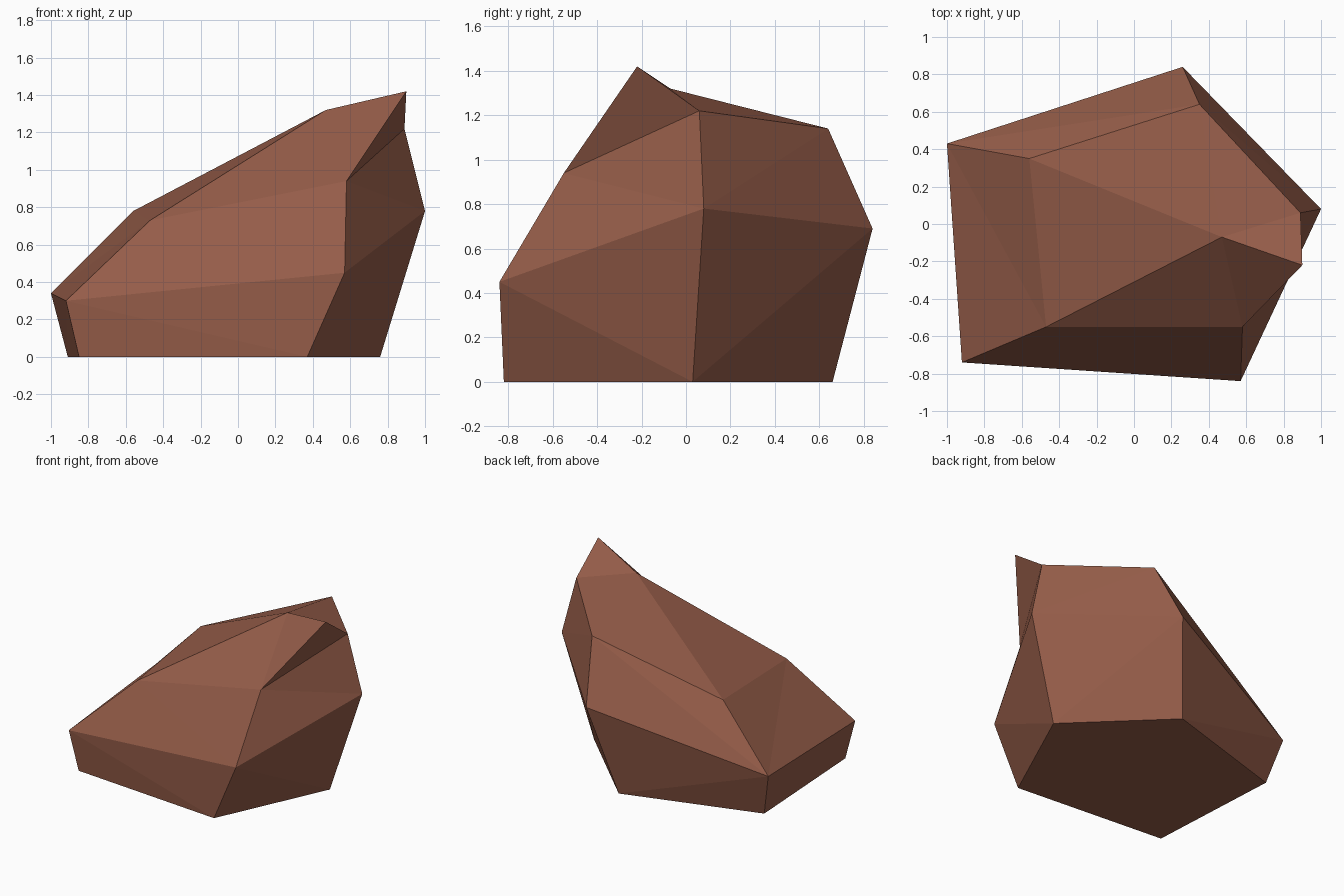
import bpy
import bmesh

default_cube = bpy.data.objects.get("Cube")
if default_cube:
    bpy.data.objects.remove(default_cube, do_unlink=True)

# Single earthy stone colour
stone = bpy.data.materials.new("reddish_brown_stone")
stone.use_nodes = True
stone_colour = (0.30, 0.108, 0.066, 1)
stone.diffuse_color = stone_colour
shader = next(n for n in stone.node_tree.nodes if n.type == "BSDF_PRINCIPLED")
shader.inputs["Base Color"].default_value = stone_colour
shader.inputs["Roughness"].default_value = 0.9

bm = bmesh.new()


def make_ring(points):
    return [bm.verts.new(point) for point in points]


def bridge(lower, upper, diagonals):
    """Join two rings with triangles; each diagonal rises or falls along the ring."""
    count = len(lower)
    for i, diagonal in enumerate(diagonals):
        j = (i + 1) % count
        a, b, c, d = lower[i], lower[j], upper[j], upper[i]
        if diagonal == "rise":
            bm.faces.new((a, b, c))
            bm.faces.new((a, c, d))
        else:
            bm.faces.new((a, b, d))
            bm.faces.new((b, c, d))


# Five-sided rings, starting at the back of the -x side and going round by the front
base = make_ring([(-.91, .35, 0), (-.85, -.72, 0), (.37, -.82, 0),
                  (.76, .03, 0), (.11, .66, 0)])
waist = make_ring([(-1, .43, .34), (-.92, -.74, .3), (.57, -.84, .45),
                   (1, .08, .78), (.26, .84, .69)])
shoulder = make_ring([(-.56, .35, .78), (-.47, -.55, .73), (.58, -.55, .94),
                      (.89, .06, 1.22), (.35, .64, 1.14)])

# Flat underside and chipped sides
bm.faces.new(reversed(base))
bridge(base, waist, ("rise", "fall", "fall", "rise", "rise"))
bridge(waist, shoulder, ("rise", "fall", "fall", "rise", "fall"))

# Sloping crown with a ridge leading to an overhanging peak
back_left, front_left, front_right, side_right, back_right = shoulder
ridge, peak = make_ring([(.47, -.07, 1.32), (.9, -.22, 1.42)])
for corners in (
    (back_left, front_left, ridge),
    (front_left, front_right, ridge),
    (front_right, peak, ridge),
    (front_right, side_right, peak),
    (side_right, ridge, peak),
    (ridge, side_right, back_right),
    (back_left, ridge, back_right),
):
    bm.faces.new(corners)

bmesh.ops.recalc_face_normals(bm, faces=bm.faces)
mesh = bpy.data.meshes.new("boulder")
bm.to_mesh(mesh)
bm.free()
mesh.materials.append(stone)
boulder = bpy.data.objects.new("boulder", mesh)
bpy.context.collection.objects.link(boulder)
